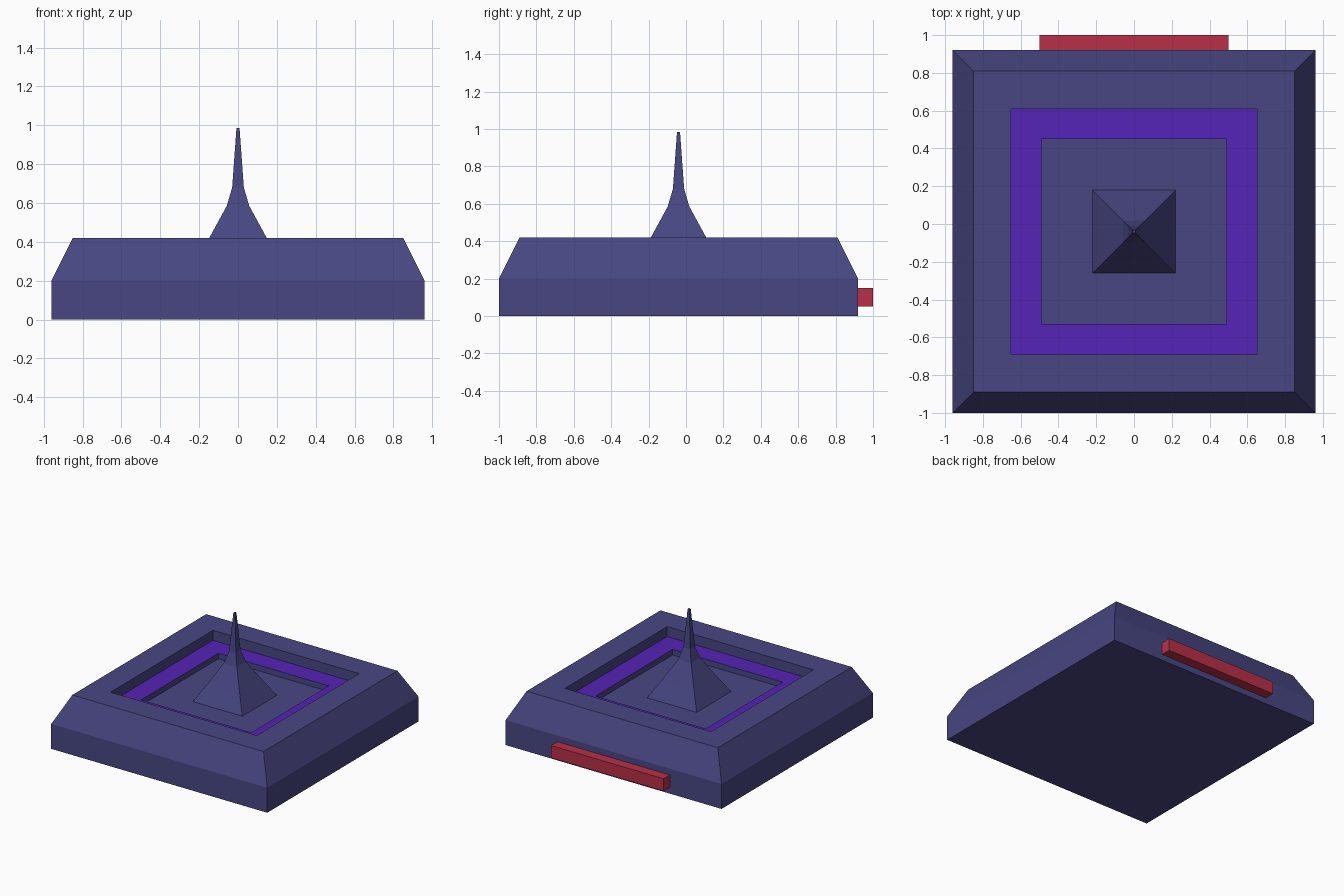
import bpy, bmesh

if "Cube" in bpy.data.objects:
    bpy.data.objects.remove(bpy.data.objects["Cube"])

CY = -0.04  # centre of the square platform


def srgb(r, g, b):
    f = lambda c: c / 12.92 if c <= 0.04045 else ((c + 0.055) / 1.055) ** 2.4
    return (f(r / 255), f(g / 255), f(b / 255), 1)


def material(name, rgb):
    m = bpy.data.materials.new(name)
    m.diffuse_color = srgb(*rgb)
    m.use_nodes = True
    m.node_tree.nodes["Principled BSDF"].inputs["Base Color"].default_value = m.diffuse_color
    return m


slate = material("slate blue", (72, 70, 130))
violet = material("violet", (85, 35, 182))
red = material("red", (184, 48, 72))


def square_loft(name, profile, mats, cap_start=True, cap_end=True, violet_span=None):
    """Join concentric squares given as (half width, height)."""
    bm = bmesh.new()
    rings = [[bm.verts.new((sx * h, CY + sy * h, z))
              for sx, sy in ((-1, -1), (1, -1), (1, 1), (-1, 1))] for h, z in profile]
    for k, (a, b) in enumerate(zip(rings, rings[1:])):
        for i in range(4):
            j = (i + 1) % 4
            f = bm.faces.new((a[i], a[j], b[j], b[i]))
            f.material_index = 1 if k == violet_span else 0
    if cap_start:
        bm.faces.new(rings[0][::-1])
    if cap_end:
        bm.faces.new(rings[-1])
    finish(name, bm, mats)


def finish(name, bm, mats):
    me = bpy.data.meshes.new(name)
    bm.to_mesh(me)
    bm.free()
    for m in mats:
        me.materials.append(m)
    bpy.context.collection.objects.link(bpy.data.objects.new(name, me))


# Platform with bevelled shoulders and a stepped square pit; the step is violet
square_loft("platform",
            [(0.96, 0), (0.96, 0.2), (0.85, 0.42), (0.65, 0.42),
             (0.65, 0.34), (0.49, 0.34), (0.49, 0.295)],
            [slate, violet], violet_span=4)

# Needle spire rising from the pit floor
square_loft("spire",
            [(0.22, 0.295), (0.148, 0.42), (0.058, 0.585), (0.03, 0.68), (0.008, 0.985)],
            [slate], cap_start=False)

# Red bar on the back wall
bm = bmesh.new()
bmesh.ops.create_cube(bm, size=1)
bmesh.ops.scale(bm, vec=(1.0, 0.08, 0.1), verts=bm.verts)
bmesh.ops.translate(bm, vec=(0, 0.96, 0.1), verts=bm.verts)
finish("back_bar", bm, [red])
